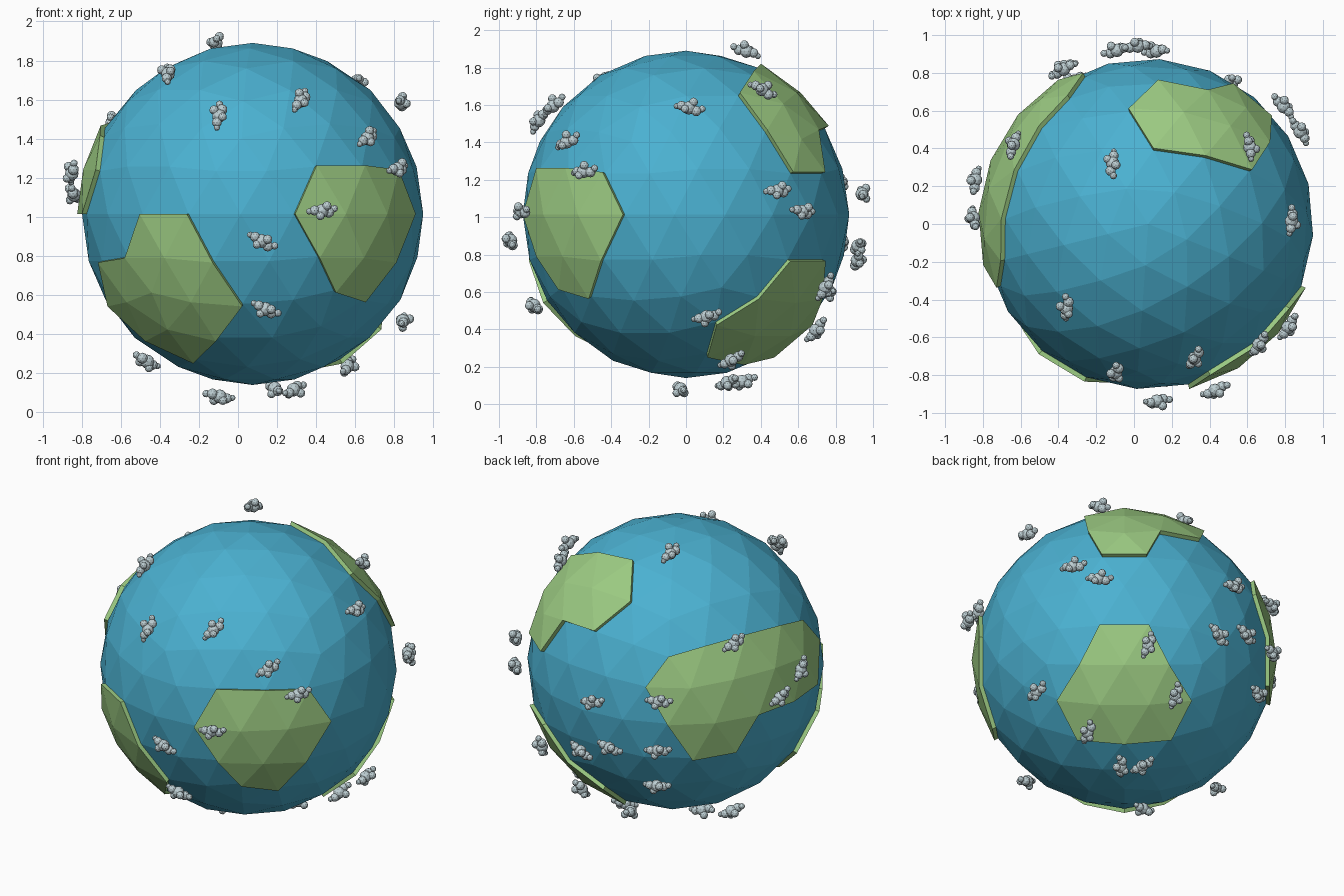
import bpy, bmesh, math
from mathutils import Vector, Matrix

if "Cube" in bpy.data.objects:
    bpy.data.objects.remove(bpy.data.objects["Cube"])

CENTRE = Vector((0.075, 0.0, 1.015))
R_SEA, R_LAND, R_CLOUD = 0.875, 0.90, 0.95
SPIN = Matrix.Rotation(math.radians(-22), 3, 'Z')


def material(name, rgb):
    m = bpy.data.materials.new(name)
    m.diffuse_color = (*rgb, 1)
    m.use_nodes = True
    m.node_tree.nodes["Principled BSDF"].inputs["Base Color"].default_value = m.diffuse_color
    return m


SEA = material("sea blue", (0.07, 0.44, 0.64))
LAND = material("land green", (0.34, 0.61, 0.23))
CLOUD = material("cloud grey", (0.51, 0.62, 0.65))


def finish(bm, name, mat):
    me = bpy.data.meshes.new(name)
    bm.to_mesh(me)
    bm.free()
    me.materials.append(mat)
    ob = bpy.data.objects.new(name, me)
    ob.location = CENTRE
    bpy.context.collection.objects.link(ob)
    return ob


def globe():
    bm = bmesh.new()
    bmesh.ops.create_icosphere(bm, subdivisions=3, radius=R_SEA)
    bmesh.ops.transform(bm, matrix=SPIN.to_4x4(), verts=bm.verts)
    return bm


def direction(az, z):
    a, r = math.radians(az), math.sqrt(1 - z * z)
    return Vector((r * math.cos(a), r * math.sin(a), z))


def frame(n):
    east = Vector((0, 0, 1)).cross(n).normalized()
    return east, n.cross(east)


def inside(c, corners):
    # winding of the outline around direction c
    if c.dot(sum(corners, Vector()).normalized()) < 0.3:
        return False
    e, n = frame(c)
    angs = [math.atan2(p.dot(n), p.dot(e)) for p in corners]
    turn = 0
    for a, b in zip(angs, angs[1:] + angs[:1]):
        turn += (b - a + math.pi) % (2 * math.pi) - math.pi
    return abs(turn) > math.pi


def continent(name, outline):
    corners = [direction(*p) for p in outline]
    bm = globe()
    sea = [f for f in bm.faces
           if not inside(f.calc_center_median().normalized(), corners)]
    bmesh.ops.delete(bm, geom=sea, context='FACES')
    ext = bmesh.ops.extrude_face_region(bm, geom=bm.faces[:])
    for v in ext["geom"]:
        if isinstance(v, bmesh.types.BMVert):
            v.co = v.co.normalized() * R_LAND
    finish(bm, name, LAND)


# ocean ball
finish(globe(), "ocean", SEA)

# raised land, outlines as (azimuth, height)
continent("land_front_right", [
    (-76, 0), (-67.7, .277), (-48.3, .277), (-31.5, .2325), (-22, 0),
    (-31.7, -.277), (-40.5, -.506), (-58, -.447), (-67.5, -.2325)])
continent("land_front_left", [
    (-130, 0), (-112, 0), (-103.7, -.277), (-94, -.526), (-107.6, -.7236),
    (-130, -.851), (-152.4, -.7236), (-166, -.526), (-156.3, -.277),
    (-139.5, -.2325)])
continent("land_top_back", [
    (99.6, .7236), (86, .526), (67.5, .506), (59.5, .2325), (40.5, .2325),
    (32.5, .506), (27.6, .7236), (50, .851), (86, .894)])
continent("land_left", [
    (122, .447), (112.5, .2325), (122, 0), (131.7, -.277), (148.5, -.2325),
    (158, 0), (176, 0), (194, 0), (203.5, .2325), (194, .447),
    (176.5, .506), (158, .526), (139.5, .506)])
continent("land_bottom_back", [
    (40.3, -.277), (59.7, -.277), (67.5, -.506), (86, -.675), (86, -.851),
    (50, -.894), (14, -.851), (14, -.675), (32.5, -.506)])

# clouds: direction from the centre and angle of the long axis above east
CLOUDS = [
    (-.19, .32, .88, 60), (-.44, -.45, .73, 126), (-.175, -.80, .515, 90),
    (.255, -.73, .60, 55), (.55, .42, .68, -35), (.755, .02, .565, -10),
    (.59, -.635, .39, 30), (.725, -.53, .225, 10), (.35, -.86, .015, 5),
    (.05, -.93, -.14, -25), (.07, -.83, -.50, -25), (.745, .11, -.53, 20),
    (.475, .24, -.76, 55), (.80, .49, .125, 5), (.72, .63, .015, -5),
    (.455, .77, -.40, 75), (.19, .70, -.62, 90), (.21, .22, -.89, 90),
    (.11, .30, -.88, 55), (.04, .92, -.25, -30), (-.17, .92, -.17, -15),
    (-.06, .94, .11, 15), (-.72, .42, .47, 25), (-.455, .82, .17, 0),
    (-.97, .03, .22, 45), (-.92, .23, .10, 25), (-.455, .83, -.15, 5),
    (-.40, .76, -.42, 0), (-.175, -.03, -.94, 90), (-.555, .20, -.77, 45),
]
# puffs: along, across, outward, radius
PUFFS = [
    (-.072, .004, .000, .016), (-.045, .006, .008, .026),
    (-.005, .000, .005, .036), (.036, -.010, .000, .028),
    (.066, .006, .004, .019), (.016, .024, .030, .024),
    (-.022, -.024, .024, .022),
]
for i, (x, y, z, ang) in enumerate(CLOUDS):
    n = Vector((x, y, z)).normalized()
    e, north = frame(n)
    a = math.radians(ang)
    along = e * math.cos(a) + north * math.sin(a)
    across = n.cross(along)
    bm = bmesh.new()
    for t, s, h, r in PUFFS:
        pos = n * (R_CLOUD + h - .006) + along * t + across * s
        bmesh.ops.create_icosphere(bm, subdivisions=2, radius=r,
                                   matrix=Matrix.Translation(pos))
    finish(bm, f"cloud_{i + 1}", CLOUD)
